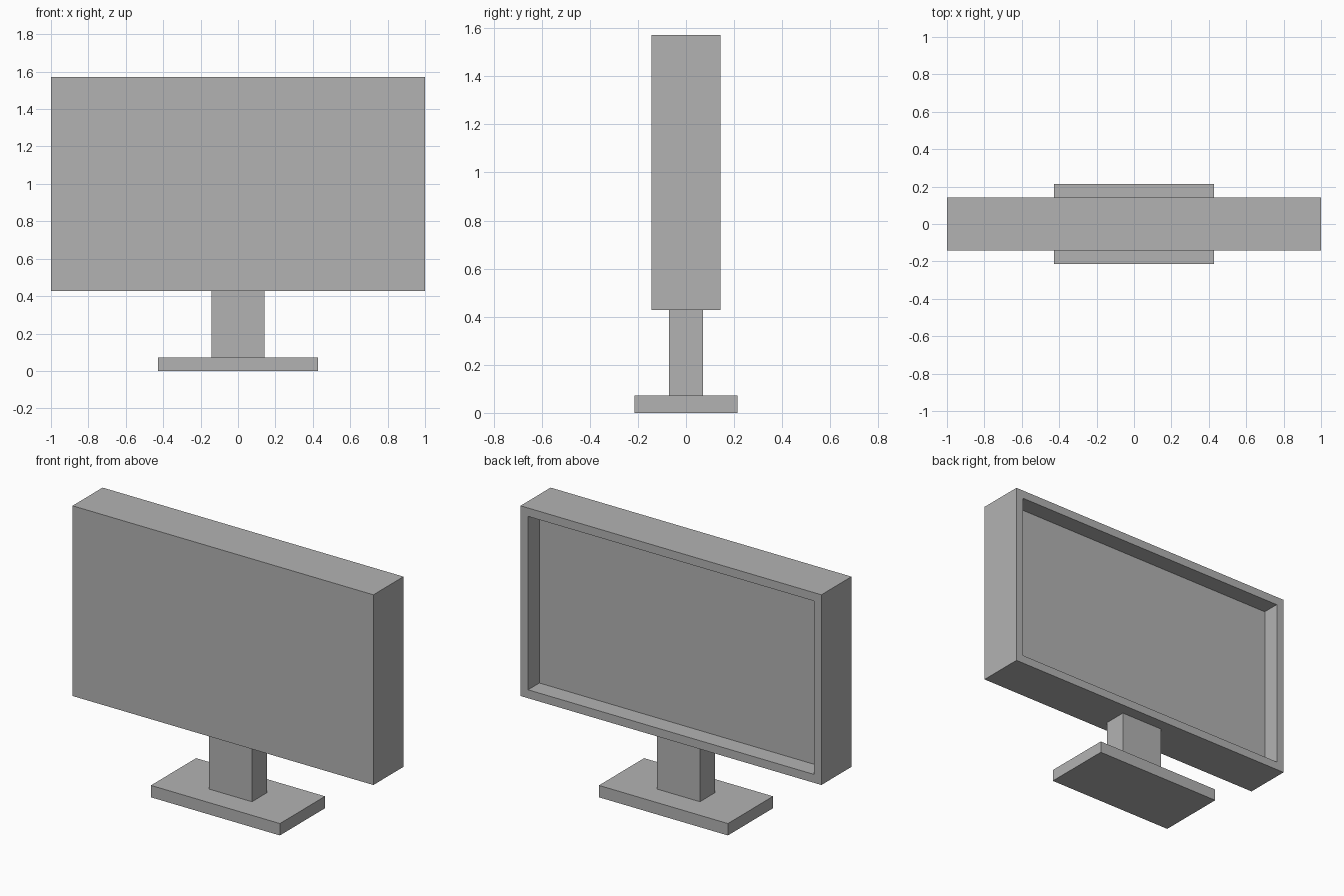
import bpy
import bmesh
from mathutils import Vector

cube = bpy.data.objects.get("Cube")
if cube:
    bpy.data.objects.remove(cube, do_unlink=True)

U = 1 / 14  # module that all sizes are multiples of

grey = bpy.data.materials.new("plain grey")
grey.use_nodes = True
colour = (0.45, 0.45, 0.45, 1)
grey.diffuse_color = colour
grey.node_tree.nodes["Principled BSDF"].inputs["Base Color"].default_value = colour


def box(name, width, depth, bottom, top, recess=None):
    """Box centred on x and y; recess = (rim width, depth) cut into the back."""
    bm = bmesh.new()
    bmesh.ops.create_cube(bm, size=1)
    bmesh.ops.scale(bm, vec=Vector((width, depth, top - bottom)) * U, verts=bm.verts)
    bmesh.ops.translate(bm, vec=(0, 0, (bottom + top) / 2 * U), verts=bm.verts)
    if recess:
        rim, sink = recess
        bm.normal_update()
        back = max(bm.faces, key=lambda f: f.normal.y)
        # rim first, then a second zero-width inset pushed in for straight walls
        bmesh.ops.inset_region(bm, faces=[back], thickness=rim * U)
        walls = bmesh.ops.extrude_discrete_faces(bm, faces=[back])
        floor = walls["faces"][0]
        bmesh.ops.translate(bm, vec=(0, -sink * U, 0), verts=floor.verts)
        bmesh.ops.recalc_face_normals(bm, faces=bm.faces)
    mesh = bpy.data.meshes.new(name)
    bm.to_mesh(mesh)
    bm.free()
    mesh.materials.append(grey)
    obj = bpy.data.objects.new(name, mesh)
    bpy.context.collection.objects.link(obj)
    return obj


# Stand
box("stand_base", 12, 6, 0, 1)
box("stand_neck", 4, 2, 1, 6)

# Screen housing with a framed recess on the back
box("screen_housing", 28, 4, 6, 22, recess=(1, 1.5))
